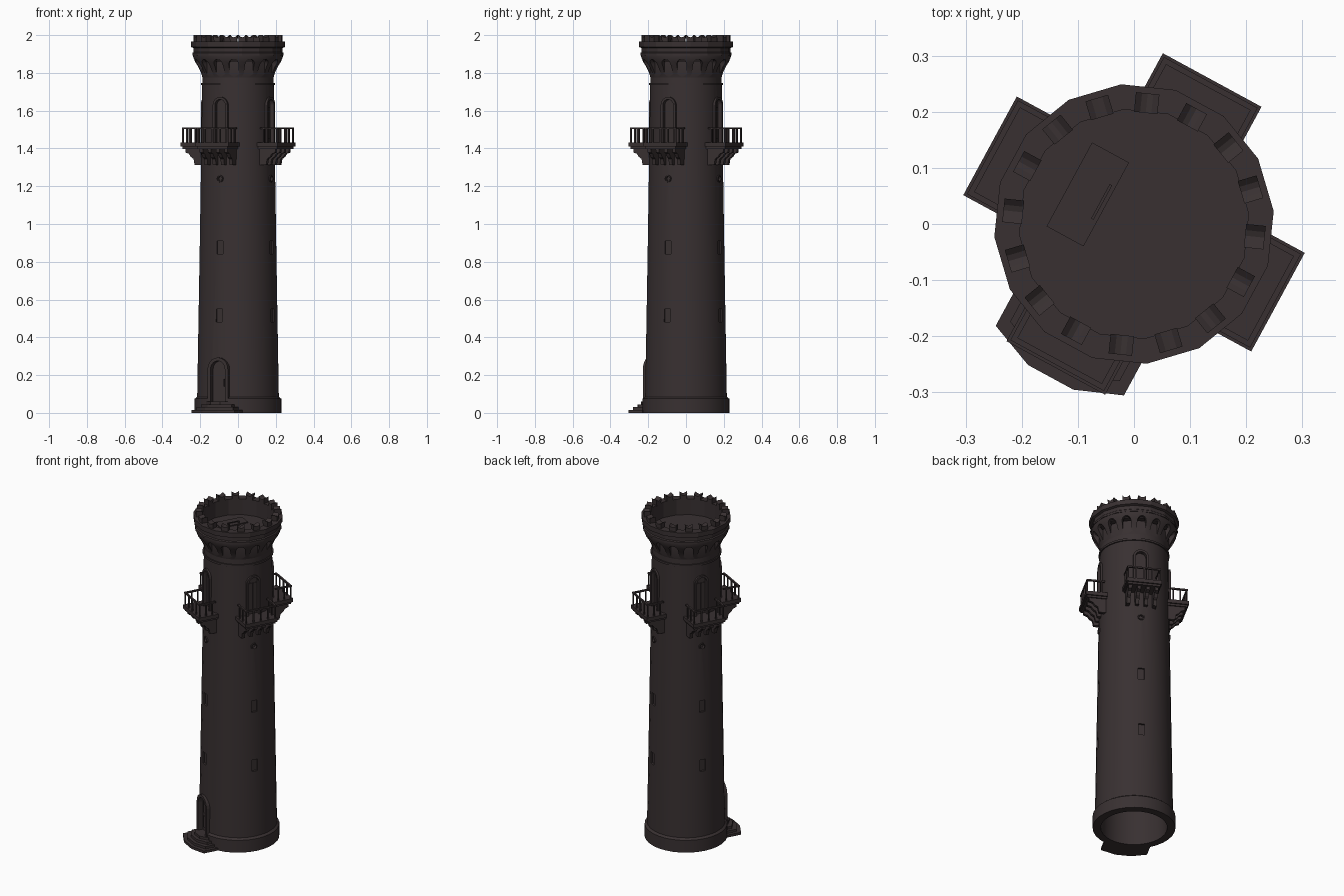
import bpy, bmesh, math
from math import cos, sin, pi, radians
from mathutils import Matrix

if "Cube" in bpy.data.objects:
    bpy.data.objects.remove(bpy.data.objects["Cube"])

TURN = radians(61.5)                       # the tower is turned about its axis
SIDES = [TURN + i * pi / 2 for i in range(4)]
ENTRY = SIDES[2]                           # side with the entrance
BAYS = [TURN + i * pi / 8 for i in range(16)]

stone = bpy.data.materials.new("dark_stone")
stone.use_nodes = True
COLOUR = (0.04, 0.03, 0.031, 1)
stone.diffuse_color = COLOUR
stone.node_tree.nodes["Principled BSDF"].inputs["Base Color"].default_value = COLOUR


def finish(bm, name, smooth=False):
    bmesh.ops.recalc_face_normals(bm, faces=bm.faces)
    me = bpy.data.meshes.new(name)
    bm.to_mesh(me)
    bm.free()
    ob = bpy.data.objects.new(name, me)
    bpy.context.scene.collection.objects.link(ob)
    me.materials.append(stone)
    if smooth:
        soften(ob)
    return ob


def soften(ob):
    bpy.ops.object.select_all(action='DESELECT')
    ob.select_set(True)
    bpy.context.view_layer.objects.active = ob
    bpy.ops.object.shade_smooth_by_angle(angle=radians(30))


def prism(bm, pts, lo, hi, axis, angle):
    """Extrude a 2D outline along a local axis, then turn it about z."""
    place = {"x": lambda a, b, h: (h, a, b),
             "y": lambda a, b, h: (a, h, b),
             "z": lambda a, b, h: (a, b, h)}[axis]
    rot = Matrix.Rotation(angle, 3, 'Z')
    rings = []
    for h in (lo, hi):
        ring = [bm.verts.new(place(a, b, h)) for a, b in pts]
        for v in ring:
            v.co = rot @ v.co
        rings.append(ring)
    n = len(pts)
    bm.faces.new(rings[0])
    bm.faces.new(rings[1])
    for i in range(n):
        j = (i + 1) % n
        bm.faces.new((rings[0][i], rings[0][j], rings[1][j], rings[1][i]))


def box(bm, x, y, z, angle):
    prism(bm, [(x[0], y[0]), (x[1], y[0]), (x[1], y[1]), (x[0], y[1])], z[0], z[1], "z", angle)


def revolve(bm, profile, n, start):
    """Closed ring with the given (radius, z) section."""
    rings = [[bm.verts.new((r * cos(start + 2 * pi * i / n), r * sin(start + 2 * pi * i / n), z))
              for r, z in profile] for i in range(n)]
    m = len(profile)
    for i in range(n):
        a, b = rings[i], rings[(i + 1) % n]
        for k in range(m):
            l = (k + 1) % m
            bm.faces.new((a[k], b[k], b[l], a[l]))


def arc(r, z, a0=0.0, a1=pi, n=10):
    return [(r * cos(a0 + (a1 - a0) * i / n), z + r * sin(a0 + (a1 - a0) * i / n)) for i in range(n + 1)]


def arch(half, bottom, top):
    return [(half, bottom)] + arc(half, top - half) + [(-half, bottom)]


def frame(half, bottom, top, w):
    return arch(half + w, bottom, top + w) + arch(half, bottom, top)[::-1]


def wall(z):
    return 0.217 - 0.0155 * z


def carve(ob, bm):
    cutter = finish(bm, "cutter")
    cutter.hide_render = True
    mod = ob.modifiers.new("carve", 'BOOLEAN')
    mod.operation, mod.solver, mod.object = 'DIFFERENCE', 'EXACT', cutter
    deps = bpy.context.evaluated_depsgraph_get()
    me = bpy.data.meshes.new_from_object(ob.evaluated_get(deps))
    ob.modifiers.clear()
    ob.data = me
    me.materials.clear()
    me.materials.append(stone)
    bpy.data.objects.remove(cutter)
    soften(ob)


# Tower shaft with plinth, open at the bottom
bm = bmesh.new()
revolve(bm, [(0.23, 0), (0.23, 0.075), (0.217, 0.085), (wall(0.9), 0.9), (wall(1.86), 1.86),
             (0.16, 1.86), (0.17, 0.9), (0.185, 0)], 32, TURN)
shaft = finish(bm, "tower_shaft")

# Recesses for doors, slit windows and round windows
bm = bmesh.new()
for a in SIDES:
    prism(bm, arch(0.031, 1.432, 1.66), 0.176, 0.3, "x", a)
    for z in (0.48, 0.84):
        hw = 0.018
        prism(bm, [(-hw, z), (hw, z), (hw, z + 0.07), (-hw, z + 0.07)], wall(z) - 0.012, 0.3, "x", a)
    prism(bm, arc(0.013, 1.24, 0, 2 * pi * 11 / 12, 11), wall(1.24) - 0.012, 0.3, "x", a)
prism(bm, arch(0.043, 0.06, 0.275), 0.196, 0.3, "x", ENTRY)
carve(shaft, bm)

# Raised surrounds
bm = bmesh.new()
for a in SIDES:
    prism(bm, frame(0.031, 1.432, 1.66, 0.013), 0.18, 0.2, "x", a)
    for s in (0, pi):
        prism(bm, arc(0.019, 1.24, s, s + pi, 6) + arc(0.013, 1.24, s + pi, s, 6),
              0.187, 0.203, "x", a)
prism(bm, frame(0.043, 0.06, 0.275, 0.018), 0.2, 0.226, "x", ENTRY)
finish(bm, "arched_surrounds")

# Door panels and handles
bm = bmesh.new()
for a in SIDES:
    for s in (-1, 1):
        box(bm, (0.174, 0.18), sorted((s * 0.003, s * 0.024)), (1.45, 1.62), a)
for z in (0.08, 0.17):
    box(bm, (0.194, 0.2), (-0.03, 0.03), (z, z + 0.07), ENTRY)
box(bm, (0.196, 0.208), (0.027, 0.033), (0.14, 0.18), ENTRY)
finish(bm, "door_panels")

# Entrance steps
bm = bmesh.new()
for i in range(4):
    d, z = i * 0.019, i * 0.015
    side = [(0.19, 0.13 - d), (0.277 - d, 0.13 - d), (0.311 - d, 0.046 - d * 0.3)]
    prism(bm, side + [(x, -y) for x, y in side[::-1]], z, z + 0.015, "z", ENTRY)
finish(bm, "entrance_steps")

# Balconies: two-layer slab and curved brackets
bracket = [(0.17, 1.4), (0.272, 1.4), (0.27, 1.378), (0.25, 1.372), (0.238, 1.355),
           (0.222, 1.345), (0.215, 1.312), (0.17, 1.312)]
bm = bmesh.new()
for a in SIDES:
    box(bm, (0.17, 0.292), (-0.1, 0.1), (1.41, 1.432), a)
    box(bm, (0.17, 0.284), (-0.092, 0.092), (1.398, 1.41), a)
    for y in (-0.075, -0.025, 0.025, 0.075):
        prism(bm, bracket, y - 0.01, y + 0.01, "y", a)
finish(bm, "balcony_slabs")

# Balcony railings
bm = bmesh.new()
t = 0.0035
for a in SIDES:
    posts = [(0.282, -0.09 + 0.045 * i) for i in range(5)]
    posts += [(x, s * 0.09) for x in (0.205, 0.243) for s in (-1, 1)]
    for x, y in posts:
        box(bm, (x - t, x + t), (y - t, y + t), (1.43, 1.507), a)
    box(bm, (0.277, 0.287), (-0.095, 0.095), (1.502, 1.511), a)
    for y in (-0.09, 0.09):
        box(bm, (0.185, 0.277), (y - 0.005, y + 0.005), (1.502, 1.511), a)
finish(bm, "balcony_railings")

# String course below the crown
bm = bmesh.new()
revolve(bm, [(0.18, 1.735), (0.197, 1.735), (0.197, 1.747), (0.18, 1.747)], 32, TURN)
finish(bm, "string_course", True)

# Flared crown with arched openings between the corbels
bm = bmesh.new()
revolve(bm, [(0.189, 1.775), (0.196, 1.8), (0.21, 1.83), (0.229, 1.86), (0.238, 1.885), (0.238, 1.897),
             (0.207, 1.897), (0.207, 1.861), (0.18, 1.861), (0.18, 1.775)], 32, TURN)
crown = finish(bm, "flared_crown")
bm = bmesh.new()
for a in BAYS:
    prism(bm, arch(0.025, 1.76, 1.872), 0.192, 0.3, "x", a)
carve(crown, bm)

# Parapet, sixteen sided
bm = bmesh.new()
revolve(bm, [(0.243, 1.893), (0.243, 1.905), (0.237, 1.91), (0.237, 1.932), (0.25, 1.937),
             (0.25, 1.966), (0.205, 1.966), (0.205, 1.866), (0.22, 1.866), (0.22, 1.893)],
        16, TURN + pi / 16)
finish(bm, "parapet")

# Swallowtail merlons
bm = bmesh.new()
for a in BAYS:
    prism(bm, [(-0.018, 1.96), (0.018, 1.96), (0.021, 2.0), (0.01, 1.991), (0, 1.988),
               (-0.01, 1.991), (-0.021, 2.0)], 0.199, 0.234, "x", a)
finish(bm, "merlons")

# Roof floor
bm = bmesh.new()
bmesh.ops.create_circle(bm, cap_ends=True, segments=32, radius=0.206,
                        matrix=Matrix.Translation((0, 0, 1.87)))
finish(bm, "roof_floor")

# Roof hatch with handle
bm = bmesh.new()
box(bm, (-0.078, 0.092), (0.06, 0.135), (1.868, 1.876), TURN)
box(bm, (-0.028, 0.042), (0.067, 0.072), (1.886, 1.891), TURN)
for x in (-0.028, 0.037):
    box(bm, (x, x + 0.005), (0.067, 0.072), (1.874, 1.887), TURN)
finish(bm, "roof_hatch")
